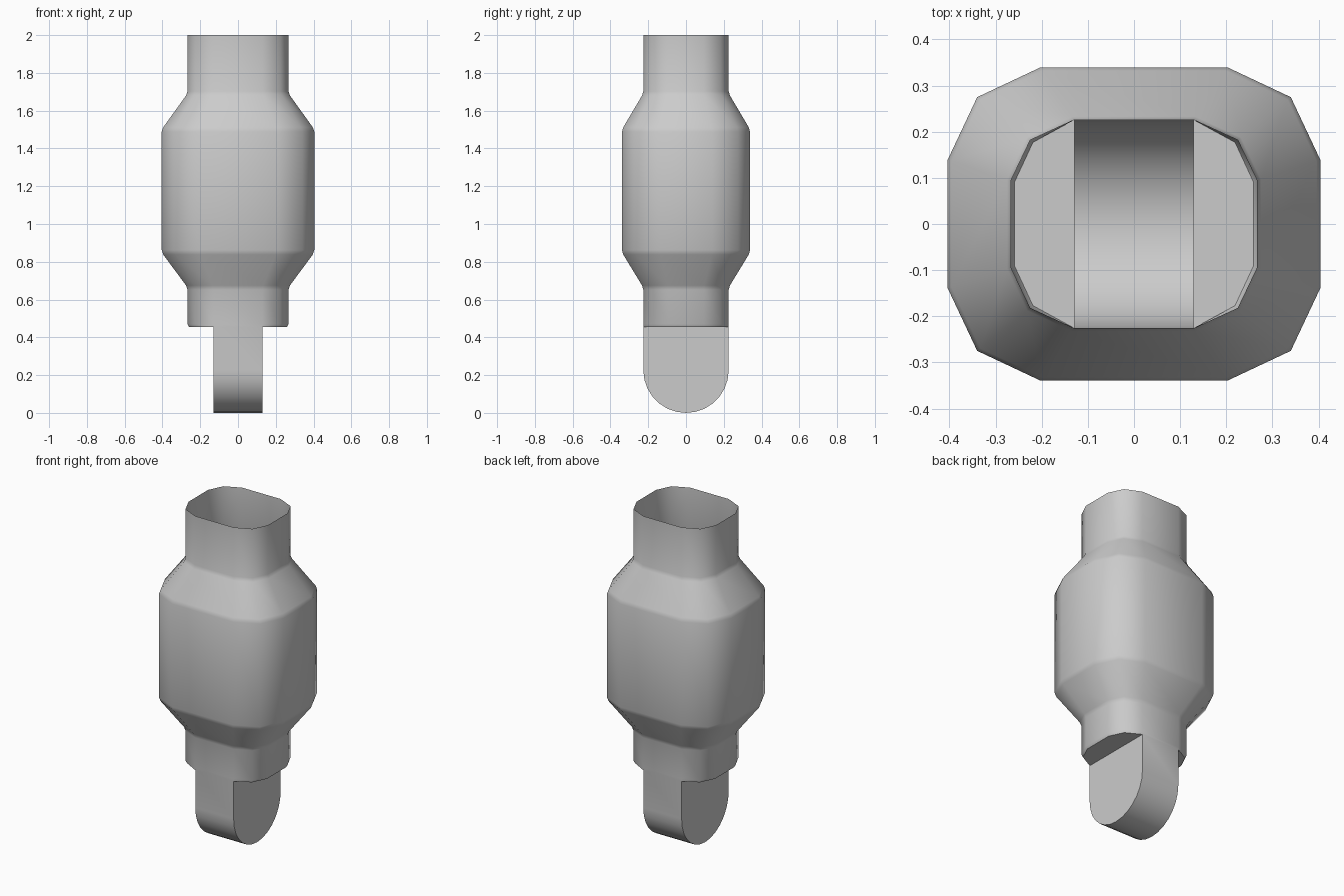
import bpy, bmesh, math

if "Cube" in bpy.data.objects:
    bpy.data.objects.remove(bpy.data.objects["Cube"])

# Quarter outlines of the rounded-rectangle cross-section
SMALL = [(0.267, 0.094), (0.225, 0.182), (0.129, 0.226)]
LARGE = [(0.404, 0.139), (0.340, 0.275), (0.204, 0.339)]
FOOT = [(0.259, 0.091), (0.219, 0.177), (0.129, 0.226)]
HALF_W, R, FLOOR = 0.129, 0.226, 0.455


def full_outline(q):
    """Mirror a quarter outline into a 12-point loop."""
    left = [(-x, y) for x, y in reversed(q)]
    top = q + left
    return top + [(-x, -y) for x, y in top]


def blend(t):
    return [(a + (c - a) * t, b + (d - b) * t) for (a, b), (c, d) in zip(SMALL, LARGE)]


bm = bmesh.new()

# Body shell, open at the top, with narrow softened shoulders
levels = [(2.0, 0), (1.702, 0), (1.68, 0.06), (1.512, 0.94), (1.488, 1),
          (0.862, 1), (0.838, 0.94), (0.675, 0.06), (0.652, 0), (0.47, 0)]
sections = [(z, blend(t)) for z, t in levels] + [(FLOOR, FOOT)]
rings = [[bm.verts.new((x, y, z)) for x, y in full_outline(q)] for z, q in sections]
for hi, lo in zip(rings, rings[1:]):
    for i in range(12):
        j = (i + 1) % 12
        bm.faces.new((hi[i], lo[i], lo[j], hi[j]))

# Flat floors on both sides of the tongue
b = rings[-1]
bm.faces.new([b[i] for i in (9, 10, 11, 0, 1, 2)])
bm.faces.new([b[i] for i in (3, 4, 5, 6, 7, 8)])

# Hollow round-ended tongue hanging from the body
N = 14
arc = [(-R * math.cos(math.pi * i / N), R - R * math.sin(math.pi * i / N)) for i in range(N + 1)]
right = [b[9]] + [bm.verts.new((HALF_W, y, z)) for y, z in arc] + [b[2]]
left = [b[8]] + [bm.verts.new((-HALF_W, y, z)) for y, z in arc] + [b[3]]
for i in range(len(right) - 1):
    bm.faces.new((left[i], right[i], right[i + 1], left[i + 1]))
bm.faces.new(right)
bm.faces.new(left[::-1])

bmesh.ops.recalc_face_normals(bm, faces=bm.faces)
# Make sure the shell faces outward
bm.faces.ensure_lookup_table()
f = bm.faces[0]
c = f.calc_center_median()
if f.normal.x * c.x + f.normal.y * c.y < 0:
    bmesh.ops.reverse_faces(bm, faces=bm.faces)

mesh = bpy.data.meshes.new("socket_body")
bm.to_mesh(mesh)
bm.free()
body = bpy.data.objects.new("socket_body", mesh)
bpy.context.collection.objects.link(body)
bpy.context.view_layer.objects.active = body
body.select_set(True)
bpy.ops.object.shade_smooth_by_angle(angle=math.radians(45))
